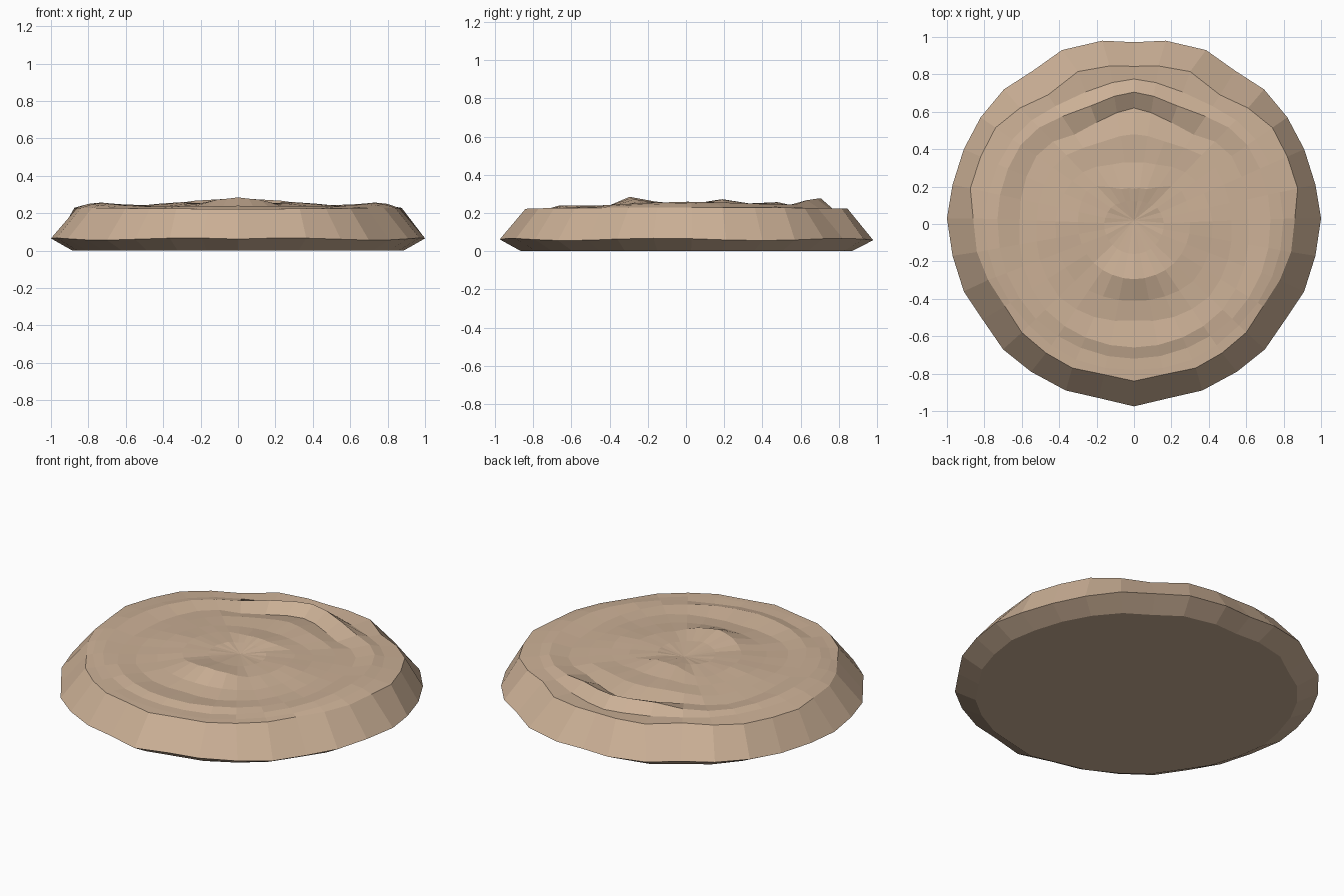
import bpy, bmesh, math, random

if "Cube" in bpy.data.objects:
    bpy.data.objects.remove(bpy.data.objects["Cube"])
random.seed(4)

mat = bpy.data.materials.new("sandy tan")
mat.diffuse_color = (0.60, 0.435, 0.305, 1)
mat.use_nodes = True
mat.node_tree.nodes["Principled BSDF"].inputs["Base Color"].default_value = mat.diffuse_color

# right half of the widest outline and of the upper rim, front to back
OUTLINE = [(0, -.975), (.19, -.93), (.365, -.89), (.55, -.79), (.70, -.67), (.81, -.51),
           (.91, -.36), (.97, -.17), (1, .03), (.97, .21), (.91, .40), (.82, .57),
           (.695, .72), (.54, .82), (.385, .93), (.17, .98), (0, .972)]
RIM = [(0, -.84), (.16, -.805), (.33, -.77), (.47, -.69), (.60, -.58), (.69, -.44),
       (.78, -.30), (.84, -.15), (.86, .03), (.875, .19), (.82, .36), (.74, .515),
       (.61, .62), (.46, .69), (.30, .815), (.13, .845), (0, .843)]
N = len(OUTLINE)

# concentric relief rings: (radius, height) by angle from front (-90) to back (90)
KEYS = {
    -90: [(.78, .225), (.72, .222), (.66, .24), (.515, .222), (.41, .235), (.295, .283), (.16, .258)],
    -68: [(.79, .225), (.72, .222), (.66, .238), (.54, .222), (.42, .236), (.295, .272), (.16, .255)],
    -45: [(.78, .230), (.73, .235), (.66, .238), (.56, .232), (.44, .236), (.30, .250), (.16, .252)],
    0: [(.80, .25), (.73, .26), (.61, .235), (.52, .242), (.42, .25), (.30, .258), (.16, .252)],
    40: [(.79, .235), (.74, .245), (.64, .228), (.53, .236), (.40, .242), (.31, .248), (.15, .255)],
    60: [(.75, .225), (.68, .245), (.56, .226), (.48, .245), (.36, .245), (.22, .262), (.13, .256)],
    68: [(.75, .220), (.67, .268), (.575, .226), (.47, .252), (.34, .248), (.20, .270), (.13, .258)],
    90: [(.775, .215), (.705, .276), (.62, .226), (.48, .258), (.33, .25), (.19, .274), (.12, .260)],
}

def mirror(half):
    return half + [(-p[0],) + tuple(p[1:]) for p in half[-2:0:-1]]

def key_value(deg, k):
    ks = sorted(KEYS)
    for a, b in zip(ks, ks[1:]):
        if deg <= b + 1e-4:
            t = (deg - a) / (b - a)
            return [u + (v - u) * t for u, v in zip(KEYS[a][k], KEYS[b][k])]

def relief(k):
    pts = []
    for i, (x, y) in enumerate(RIM):
        a = math.atan2(y, x)
        r, z = key_value(math.degrees(a), k)
        z += random.uniform(-.002, .002)
        r = min(r, math.hypot(x, y) - .03 * (k + 1))
        pts.append((r * math.cos(a) if 0 < i < N - 1 else 0, r * math.sin(a), z))
    return mirror(pts)

bottom = mirror([(x * .885, y * .885, 0) for x, y in OUTLINE])
widest = mirror([(x, y, .062 + .006 * math.sin(i * 1.1)) for i, (x, y) in enumerate(OUTLINE)])
rim = mirror([(x, y, .222 + .008 * abs(x)) for x, y in RIM])
rings = [bottom, widest, rim] + [relief(k) for k in range(7)]

# loft the rings, close the underside and the centre of the top
bm = bmesh.new()
loops = [[bm.verts.new(p) for p in ring] for ring in rings]
M = len(loops[0])
for lo, hi in zip(loops, loops[1:]):
    for i in range(M):
        j = (i + 1) % M
        bm.faces.new((lo[i], lo[j], hi[j], hi[i]))
bm.faces.new(loops[0][::-1])
centre = bm.verts.new((0, .02, .243))
for i in range(M):
    bm.faces.new((loops[-1][i], loops[-1][(i + 1) % M], centre))
bmesh.ops.recalc_face_normals(bm, faces=bm.faces)
me = bpy.data.meshes.new("stone_disc")
bm.to_mesh(me)
bm.free()
me.materials.append(mat)
ob = bpy.data.objects.new("stone_disc", me)
bpy.context.collection.objects.link(ob)
